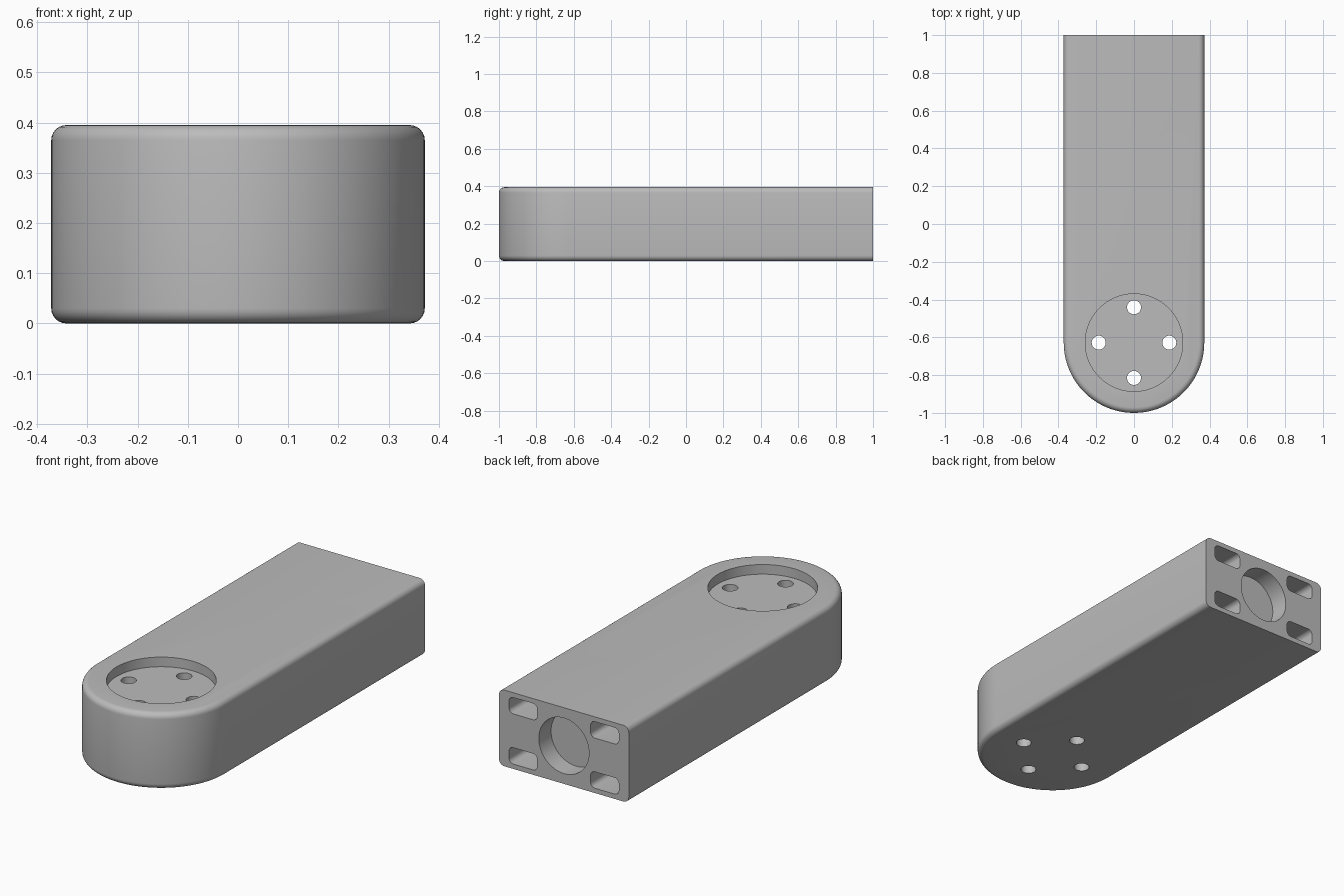
import bpy, bmesh, math
from mathutils import Matrix

if "Cube" in bpy.data.objects:
    bpy.data.objects.remove(bpy.data.objects["Cube"])

W, H, R = 0.372, 0.395, 0.03      # half width, height, edge rounding
CY = -0.628                       # centre of the rounded end
ARC, STEPS = 64, 6

grey = bpy.data.materials.new("grey")
grey.diffuse_color = (0.5, 0.5, 0.5, 1)
grey.use_nodes = True
grey.node_tree.nodes["Principled BSDF"].inputs["Base Color"].default_value = grey.diffuse_color


def make_object(name, bm):
    bmesh.ops.recalc_face_normals(bm, faces=bm.faces[:])
    mesh = bpy.data.meshes.new(name)
    bm.to_mesh(mesh)
    bm.free()
    mesh.materials.append(grey)
    obj = bpy.data.objects.new(name, mesh)
    bpy.context.collection.objects.link(obj)
    return obj


def loft(name, rings):
    """Skin closed rings of points and cap both ends."""
    bm = bmesh.new()
    loops = [[bm.verts.new(p) for p in ring] for ring in rings]
    n = len(loops[0])
    for a, b in zip(loops, loops[1:]):
        for i in range(n):
            j = (i + 1) % n
            bm.faces.new((a[i], a[j], b[j], b[i]))
    bm.faces.new(loops[0][::-1])
    bm.faces.new(loops[-1])
    return make_object(name, bm)


def outline(w, z):
    """Square back end, half-round front end."""
    pts = [(w, 1, z), (-w, 1, z)]
    for i in range(ARC + 1):
        a = math.pi + math.pi * i / ARC
        pts.append((w * math.cos(a), CY + w * math.sin(a), z))
    return pts


def cylinder(name, radius, depth, matrix, sides=64):
    bm = bmesh.new()
    bmesh.ops.create_cone(bm, cap_ends=True, segments=sides, radius1=radius,
                          radius2=radius, depth=depth, matrix=matrix)
    return make_object(name, bm)


def slot(name, x, z, w=0.162, h=0.085, r=0.025, depth=0.2):
    """Rounded rectangle running in from the back face."""
    def ring(y):
        pts = []
        for q, (sx, sz) in enumerate([(1, 1), (-1, 1), (-1, -1), (1, -1)]):
            for i in range(7):
                a = math.pi / 2 * (q + i / 6)
                pts.append((x + sx * (w / 2 - r) + r * math.cos(a), y,
                            z + sz * (h / 2 - r) + r * math.sin(a)))
        return pts
    return loft(name, [ring(1 - depth), ring(1.05)])


# Body with rounded top and bottom edges
angles = [math.pi / 2 * i / STEPS for i in range(STEPS + 1)]
lower = [outline(W - R + R * math.sin(a), R - R * math.cos(a)) for a in angles]
upper = [outline(W - R + R * math.cos(a), H - R + R * math.sin(a)) for a in angles]
body = loft("arm_body", lower + upper)

# Round pocket in the top and four screw holes through its floor
cutters = [cylinder("pocket_cutter", 0.258, 0.15,
                    Matrix.Translation((0, CY, H + 0.025)), 96)]
for k in range(4):
    a = k * math.pi / 2
    cutters.append(cylinder("screw_hole_cutter", 0.037, 1, Matrix.Translation(
        (0.187 * math.cos(a), CY + 0.187 * math.sin(a), 0.2)), 32))

# Round bore and four slots in the back face
cutters.append(cylinder("bore_cutter", 0.144, 0.2, Matrix.Translation((0, 1, H / 2))
                        @ Matrix.Rotation(math.pi / 2, 4, 'X')))
for sx in (-1, 1):
    for sz in (-1, 1):
        cutters.append(slot("slot_cutter", sx * 0.234, H / 2 + sz * 0.13))

bpy.context.view_layer.objects.active = body
body.select_set(True)
for c in cutters:
    mod = body.modifiers.new("cut", 'BOOLEAN')
    mod.operation, mod.solver, mod.object = 'DIFFERENCE', 'EXACT', c
    bpy.ops.object.modifier_apply(modifier=mod.name)
    bpy.data.objects.remove(c)

bpy.ops.object.shade_smooth_by_angle(angle=math.radians(30))
